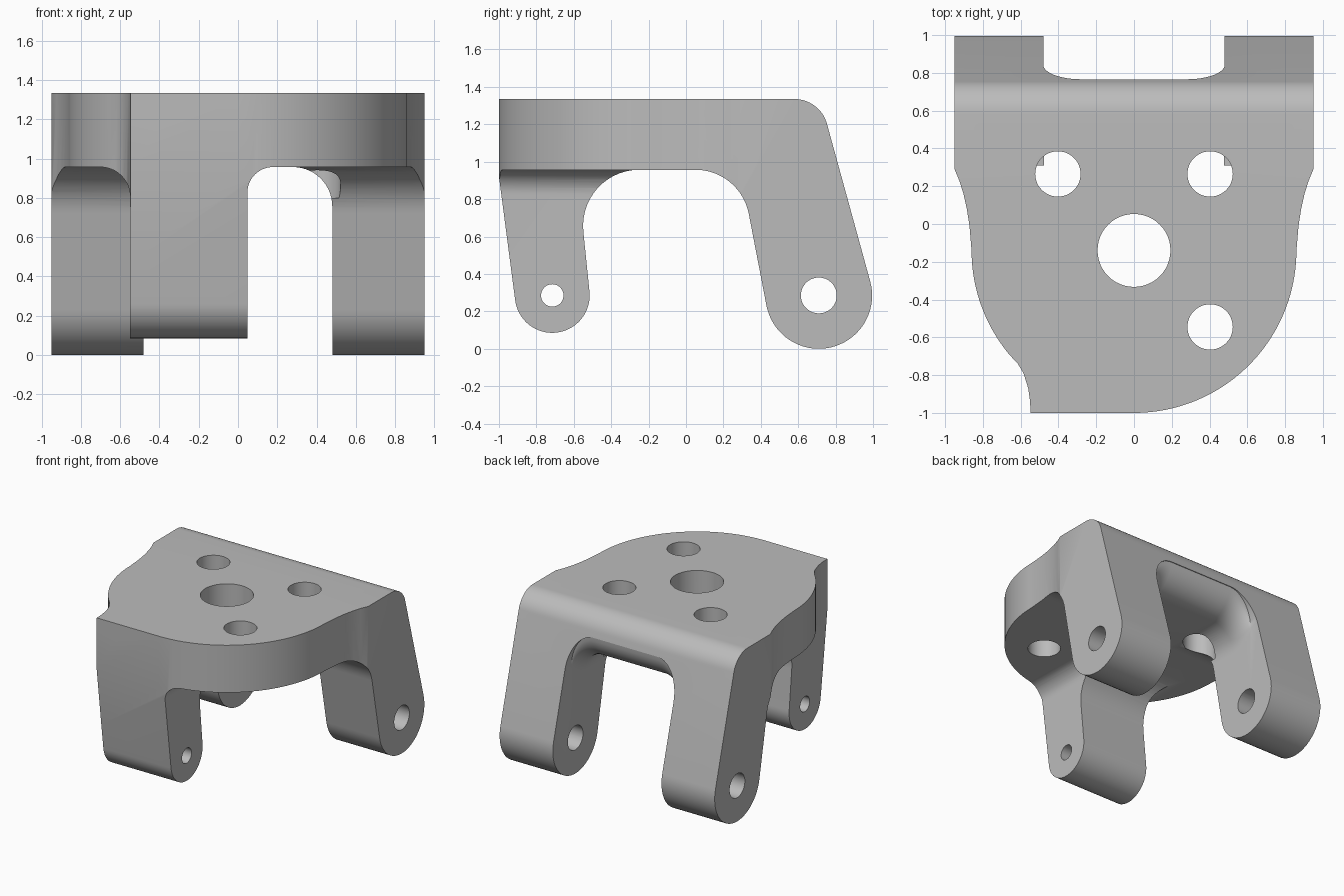
import bpy, bmesh
from math import cos, sin, pi, radians, sqrt
from mathutils import Vector

if "Cube" in bpy.data.objects:
    bpy.data.objects.remove(bpy.data.objects["Cube"])

grey = bpy.data.materials.new("plain grey")
grey.use_nodes = True
colour = (0.5, 0.5, 0.5, 1)
grey.diffuse_color = colour
grey.node_tree.nodes["Principled BSDF"].inputs["Base Color"].default_value = colour


def loft(name, rings):
    """Closed solid through rings of equal point count."""
    bm = bmesh.new()
    loops = [[bm.verts.new(p) for p in ring] for ring in rings]
    n = len(loops[0])
    for a, b in zip(loops, loops[1:]):
        for i in range(n):
            j = (i + 1) % n
            bm.faces.new((a[i], a[j], b[j], b[i]))
    bm.faces.new(loops[0])
    bm.faces.new(loops[-1])
    bmesh.ops.recalc_face_normals(bm, faces=bm.faces)
    mesh = bpy.data.meshes.new(name)
    bm.to_mesh(mesh)
    bm.free()
    mesh.materials.append(grey)
    obj = bpy.data.objects.new(name, mesh)
    bpy.context.collection.objects.link(obj)
    return obj


def prism(name, pts, axis, lo, hi):
    place = {"X": lambda p, d: (d, p[0], p[1]),
             "Y": lambda p, d: (p[0], d, p[1]),
             "Z": lambda p, d: (p[0], p[1], d)}[axis]
    return loft(name, [[place(p, d) for p in pts] for d in (lo, hi)])


def arc(cx, cy, r, start, end, steps=20, ry=None):
    angles = [radians(start + (end - start) * i / steps) for i in range(steps + 1)]
    return [(cx + r * cos(a), cy + (ry or r) * sin(a)) for a in angles]


def rounded(prev, corner, nxt, r, steps=14):
    """Fillet of radius r at a corner."""
    c = Vector(corner)
    u, v = (Vector(prev) - c).normalized(), (Vector(nxt) - c).normalized()
    half = u.angle(v) / 2
    centre = c + (u + v).normalized() * (r / sin(half))
    reach = r * cos(half) / sin(half)
    a, b = c + u * reach - centre, c + v * reach - centre
    whole = a.angle(b)
    pts = []
    for i in range(steps + 1):
        t = whole * i / steps
        p = centre + (a * sin(whole - t) + b * sin(t)) / sin(whole)
        pts.append((p.x, p.y))
    return pts


def combine(target, tool, operation="DIFFERENCE"):
    mod = target.modifiers.new("cut", "BOOLEAN")
    mod.operation, mod.solver, mod.object = operation, "EXACT", tool
    bpy.context.view_layer.objects.active = target
    bpy.ops.object.modifier_apply(modifier=mod.name)
    bpy.data.objects.remove(tool)


TOP, UNDER = 1.335, 0.957
PIVOT, FRONT_Y, REAR_Y = 0.285, -0.715, 0.71

# Side profile: deck with a front leg and a longer sloping rear leg
rear_out, rear_in = (0.988, 0.355), (0.431, 0.23)
rear_top, rear_under = (0.717, TOP), (0.29, UNDER)
front_in, front_under = (-0.516, 0.3), (-0.582, UNDER)
profile = [(-1, TOP), (-1, 0.92)]
profile += arc(FRONT_Y, PIVOT, 0.2, 187, 366, 32)
profile += rounded(front_in, front_under, rear_under, 0.3)
profile += rounded(front_under, rear_under, rear_in, 0.29)
profile += arc(REAR_Y, PIVOT, 0.285, 191, 375, 36)
profile += rounded(rear_out, rear_top, (0, TOP), 0.18)
bracket = prism("bracket", profile, "X", -0.95, 0.95)

# Plan outline: round nose with a squared front tab
flare = [(0.95, 0.29), (0.925, 0.23), (0.903, 0.16), (0.885, 0.08), (0.871, -0.01)]
outline = [(-1.2, 1.2), (1.2, 1.2), (1.2, 0.29)] + flare
outline += arc(0, -0.14, 0.86, 0, -90, 40)
outline += [(-0.548, -1)]
outline += [(-0.55, -0.94), (-0.56, -0.87), (-0.585, -0.79), (-0.615, -0.74)]
outline += arc(0, -0.14, 0.86, 220, 180, 24)
outline += [(-x, y) for x, y in reversed(flare)] + [(-1.2, 0.29)]
combine(bracket, prism("plan", outline, "Z", -0.5, 2), "INTERSECT")


# Arched gap between the rear legs, rising through a rounded crossbar
def gap_ring(y, top, corner):
    right = arc(0.28, top - corner, 0.2, 0, 90, 14, corner)
    left = [(-x, z) for x, z in reversed(right)]
    return [(x, y, z) for x, z in [(0.48, -0.2)] + right + left + [(-0.48, -0.2)]]


rings = [gap_ring(-0.1, UNDER, 0.2)]
for i in range(11):
    s = sin(i / 10 * pi / 2)
    rise = 0.2 * (1 - sqrt(max(0, 1 - s * s)))
    rings.append(gap_ring(0.56 + 0.2 * s, UNDER + rise, 0.2 + 0.4 * rise))
rings.append(gap_ring(1.2, UNDER + 0.2, 0.28))
combine(bracket, loft("rear_gap", rings))

# Clearances on both sides of the front leg
for edge, side, r in ((0.048, 1, 0.13), (-0.55, -1, 0.15)):
    corner = arc(r, UNDER - r, r, 180, 90, 12)
    shape = [(0, -0.2)] + corner + [(1.5, UNDER), (1.5, -0.2)]
    shape = [(edge + side * x, z) for x, z in shape]
    combine(bracket, prism("front_clearance", shape, "Y", -1.2, -0.1))

# Deck holes
for x, y, r in ((0, -0.14, 0.193), (-0.403, 0.265, 0.12),
                (0.403, 0.265, 0.12), (0.403, -0.545, 0.12)):
    combine(bracket, prism("deck_hole", arc(x, y, r, 0, 352.5, 47), "Z", 0.8, 2))

# Pivot holes through the legs
for y, r in ((FRONT_Y, 0.06), (REAR_Y, 0.096)):
    combine(bracket, prism("pivot_hole", arc(y, PIVOT, r, 0, 350, 35), "X", -1.2, 1.2))

bpy.ops.object.select_all(action="DESELECT")
bracket.select_set(True)
bpy.context.view_layer.objects.active = bracket
bpy.ops.object.shade_smooth_by_angle(angle=radians(30))
